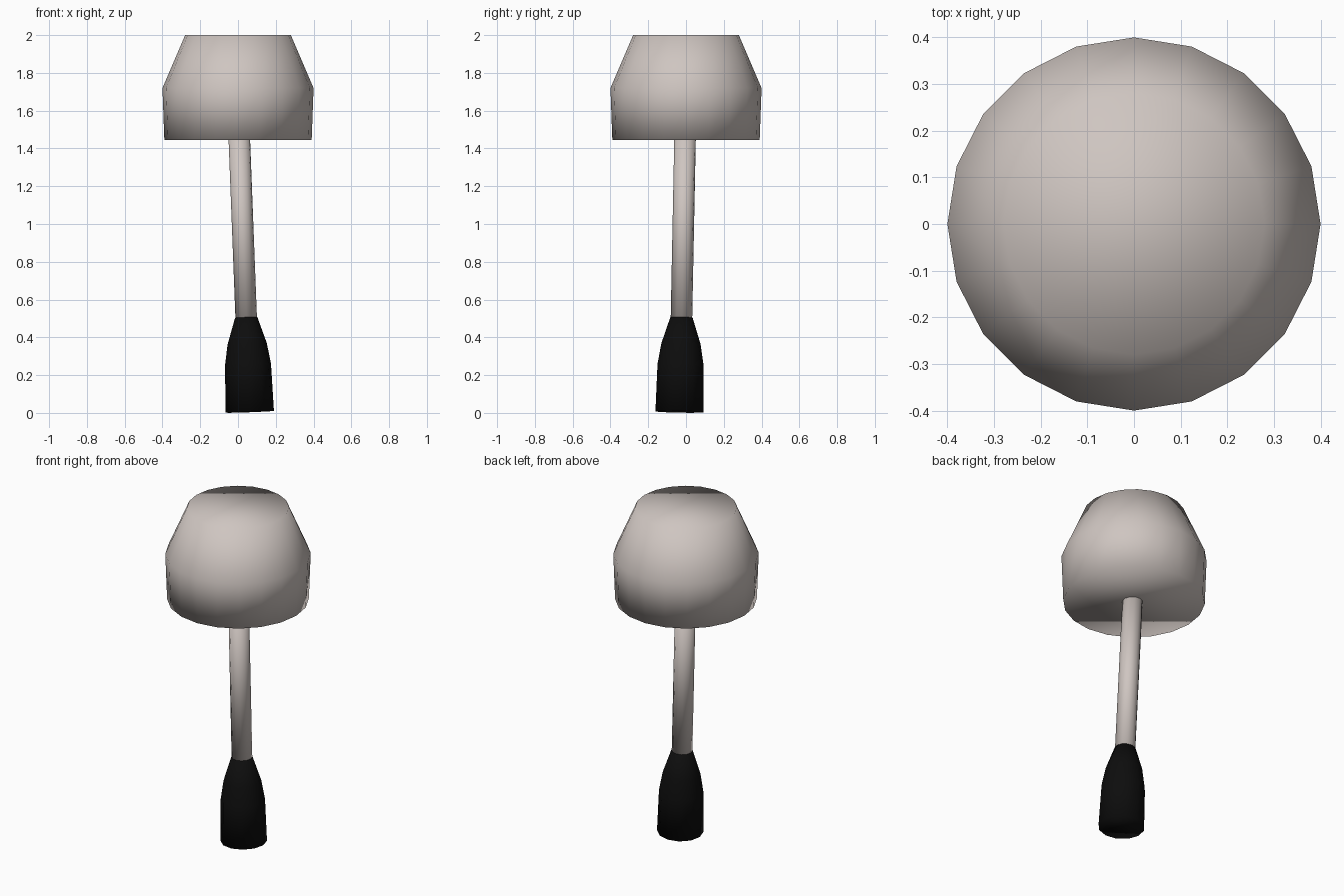
import bpy
import bmesh
from math import cos, sin, tau
from mathutils import Vector

cube = bpy.data.objects.get("Cube")
if cube:
    bpy.data.objects.remove(cube, do_unlink=True)


def material(name, rgb):
    mat = bpy.data.materials.new(name)
    mat.use_nodes = True
    mat.diffuse_color = (*rgb, 1)
    mat.node_tree.nodes["Principled BSDF"].inputs["Base Color"].default_value = (*rgb, 1)
    return mat


def lathe(name, profile, sides, mat):
    """Closed turned solid from (radius, height) pairs, smooth all over."""
    bm = bmesh.new()
    rings = [[bm.verts.new((r * cos(tau * i / sides), r * sin(tau * i / sides), z))
              for i in range(sides)] for r, z in profile]
    for low, high in zip(rings, rings[1:]):
        for i in range(sides):
            j = (i + 1) % sides
            bm.faces.new((low[i], low[j], high[j], high[i]))
    caps = [bm.faces.new(rings[0][::-1]), bm.faces.new(rings[-1])]
    bmesh.ops.triangulate(bm, faces=caps, ngon_method='BEAUTY')
    for face in bm.faces:
        face.smooth = True
    mesh = bpy.data.meshes.new(name)
    bm.to_mesh(mesh)
    bm.free()
    mesh.materials.append(mat)
    obj = bpy.data.objects.new(name, mesh)
    bpy.context.collection.objects.link(obj)
    return obj


grey = material("warm light grey", (0.62, 0.56, 0.53))
black = material("black", (0.004, 0.004, 0.004))

# Tapered upright head
lathe("head", [(0.39, 1.445), (0.40, 1.72), (0.28, 2.0)], 20, grey)

# Shaft and grip share one slightly leaning axis
shaft = lathe("shaft", [(0.057, 0.45), (0.057, 1.5)], 12, grey)
grip = lathe("grip", [(0.128, 0), (0.122, 0.25), (0.104, 0.36), (0.059, 0.5)], 12, black)
lean = Vector((-0.0385, 0.02, 1)).to_track_quat('Z', 'Y')
for part in (shaft, grip):
    part.rotation_mode = 'QUATERNION'
    part.rotation_quaternion = lean
    part.location = (0.0625, -0.034, 0.006)
